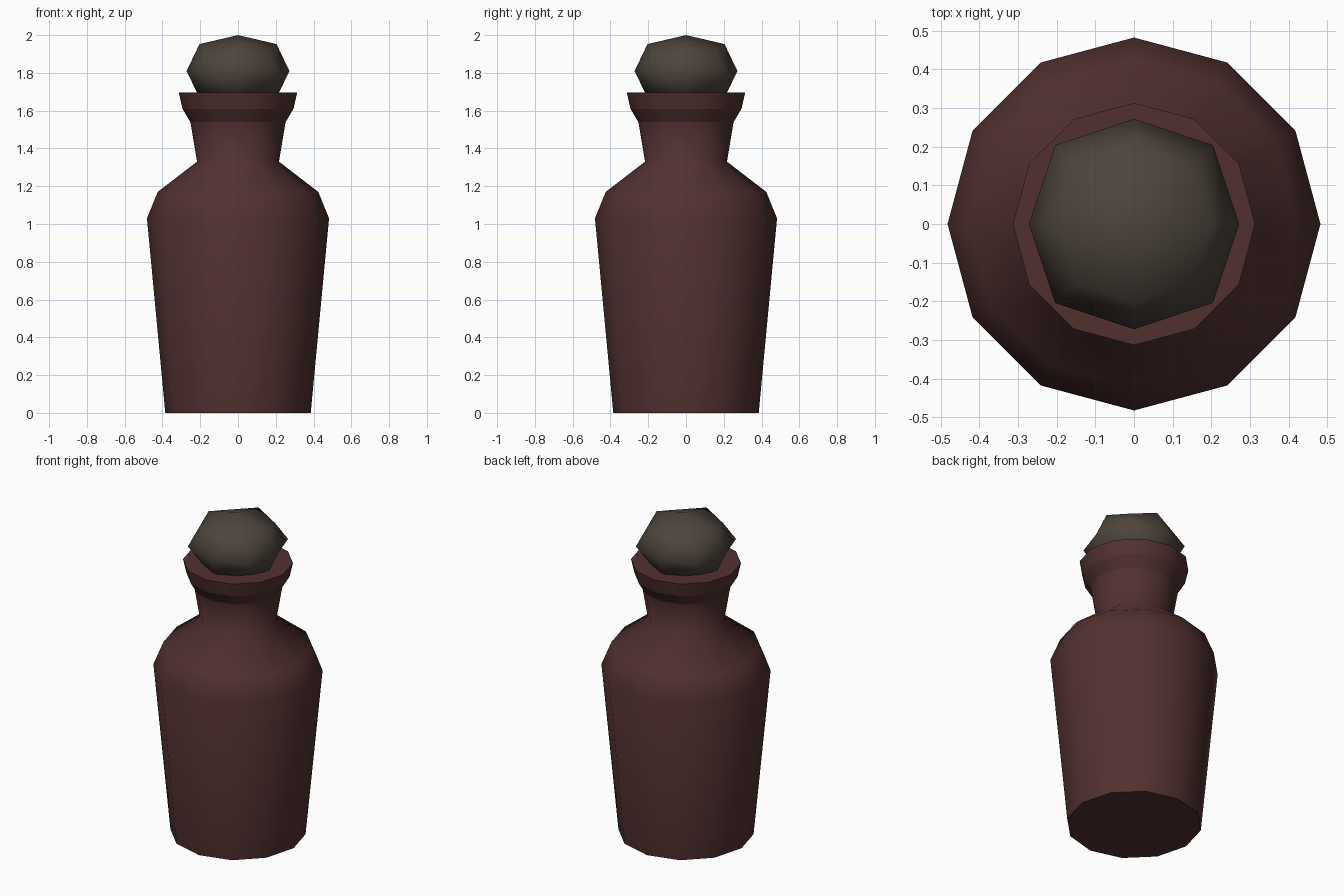
import bpy, bmesh, math

if "Cube" in bpy.data.objects:
    bpy.data.objects.remove(bpy.data.objects["Cube"])

def material(name, rgb):
    m = bpy.data.materials.new(name)
    m.diffuse_color = (*rgb, 1)
    m.use_nodes = True
    m.node_tree.nodes["Principled BSDF"].inputs["Base Color"].default_value = m.diffuse_color
    return m

def add_object(name, bm, mat):
    mesh = bpy.data.meshes.new(name)
    bm.normal_update()
    bm.to_mesh(mesh)
    bm.free()
    mesh.materials.append(mat)
    ob = bpy.data.objects.new(name, mesh)
    bpy.context.collection.objects.link(ob)
    return ob

dark_red = material("dark red glass", (0.085, 0.030, 0.030))
grey_brown = material("grey brown cork", (0.074, 0.058, 0.045))

# Bottle: 12-sided turned profile of (radius, height, crisp edge)
SIDES = 12
profile = [(0.385, 0, True), (0.482, 1.03, False), (0.425, 1.17, False),
           (0.217, 1.33, False), (0.252, 1.54, True), (0.294, 1.61, True),
           (0.313, 1.695, True)]
bm = bmesh.new()
rings = []
for r, z, _ in profile:
    rings.append([bm.verts.new((r * math.cos(i * math.tau / SIDES),
                                r * math.sin(i * math.tau / SIDES), z))
                  for i in range(SIDES)])
for low, high in zip(rings, rings[1:]):
    for i in range(SIDES):
        j = (i + 1) % SIDES
        bm.faces.new((low[i], low[j], high[j], high[i]))
bm.faces.new(rings[0][::-1])
bm.faces.new(rings[-1])
for f in bm.faces:
    f.smooth = True
for ring, (_, _, crisp) in zip(rings, profile):
    for i in range(SIDES):
        bm.edges.get((ring[i], ring[(i + 1) % SIDES])).smooth = not crisp
add_object("bottle", bm, dark_red)

# Stopper: rounded cube, flattened, sitting in the mouth
bm = bmesh.new()
bmesh.ops.create_cube(bm, size=2)
for v in bm.verts:
    v.co.x *= 0.272
    v.co.y *= 0.272
    v.co.z = v.co.z * 0.19 + 1.81
for f in bm.faces:
    f.smooth = True
stopper = add_object("stopper", bm, grey_brown)
sub = stopper.modifiers.new("rounding", 'SUBSURF')
sub.levels = sub.render_levels = 1
sub.use_limit_surface = False
